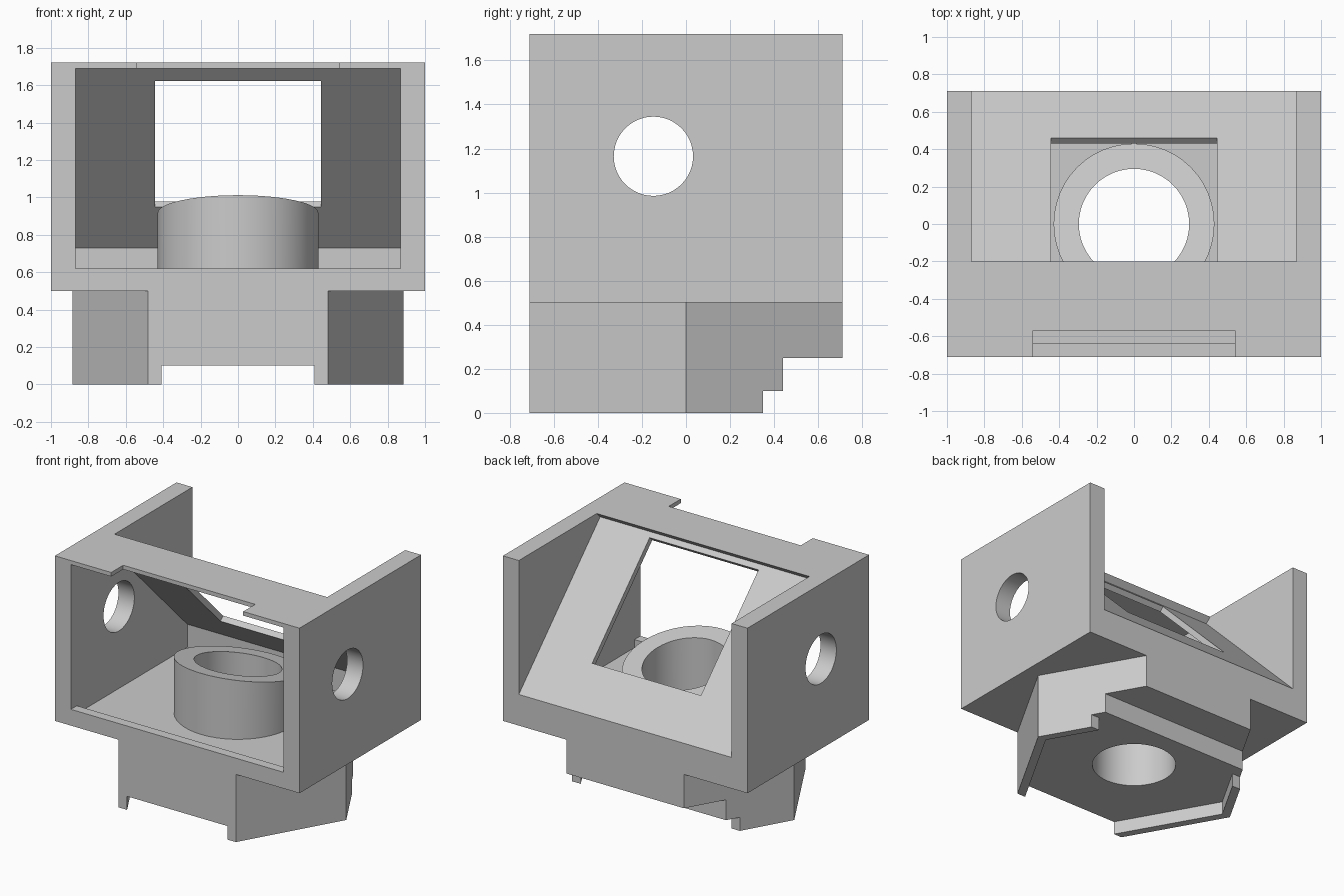
import bpy, bmesh, math
from mathutils import Matrix, Vector

cube = bpy.data.objects.get("Cube")
if cube:
    bpy.data.objects.remove(cube, do_unlink=True)

grey = bpy.data.materials.new("light grey plastic")
grey.use_nodes = True
grey.diffuse_color = (0.6, 0.6, 0.6, 1)
grey.node_tree.nodes["Principled BSDF"].inputs["Base Color"].default_value = (0.6, 0.6, 0.6, 1)


def add_object(name, bm):
    bmesh.ops.recalc_face_normals(bm, faces=bm.faces)
    mesh = bpy.data.meshes.new(name)
    bm.to_mesh(mesh)
    bm.free()
    mesh.materials.append(grey)
    obj = bpy.data.objects.new(name, mesh)
    bpy.context.collection.objects.link(obj)
    return obj


def extrude(name, points, offset):
    """Closed outline swept along an offset vector."""
    bm = bmesh.new()
    face = bm.faces.new([bm.verts.new(p) for p in points])
    new = bmesh.ops.extrude_face_region(bm, geom=[face])["geom"]
    verts = [v for v in new if isinstance(v, bmesh.types.BMVert)]
    bmesh.ops.translate(bm, verts=verts, vec=offset)
    return add_object(name, bm)


def box(name, low, high):
    low, high = Vector(low), Vector(high)
    bm = bmesh.new()
    size = Matrix.Diagonal((*(high - low), 1))
    bmesh.ops.create_cube(bm, size=1, matrix=Matrix.Translation((low + high) / 2) @ size)
    return add_object(name, bm)


def cylinder(name, radius, depth, matrix):
    bm = bmesh.new()
    bmesh.ops.create_cone(bm, cap_ends=True, segments=48, radius1=radius,
                          radius2=radius, depth=depth, matrix=matrix)
    return add_object(name, bm)


def activate(obj):
    bpy.ops.object.select_all(action='DESELECT')
    obj.select_set(True)
    bpy.context.view_layer.objects.active = obj


def cut(obj, *cutters):
    activate(obj)
    for cutter in cutters:
        mod = obj.modifiers.new("cut", 'BOOLEAN')
        mod.operation = 'DIFFERENCE'
        mod.solver = 'EXACT'
        mod.object = cutter
        bpy.ops.object.modifier_apply(modifier=mod.name)
        bpy.data.objects.remove(cutter, do_unlink=True)


def bore():
    return cylinder("bore_cutter", BORE, 1.6, Matrix.Translation((0, 0, 0)))


def hexagon(side, front, end, z):
    return [(-front, -end, z), (front, -end, z), (side, 0, z),
            (front, end, z), (-front, end, z), (-side, 0, z)]


DEPTH, INNER, TOP, BORE = 0.71, 0.87, 1.72, 0.295

# Floor, back wall, sloping frame and top slab share one side profile
profile = [(-DEPTH, 0.5), (DEPTH, 0.5), (DEPTH, 0.73), (-0.24, 1.68), (-0.2, TOP),
           (-DEPTH, TOP), (-DEPTH, 1.69), (-0.31, 1.69), (0.65, 0.73),
           (0.65, 0.56), (-0.64, 0.56), (-0.64, 0.62), (-DEPTH, 0.62)]
shell = extrude("housing_shell", [(-INNER, y, z) for y, z in profile], (2 * INNER, 0, 0))
window = box("window_cutter", (-0.445, -0.475, -0.1), (0.445, 0.475, 0.1))
window.data.transform(Matrix.Translation((0, 0.11, 1.3)) @ Matrix.Rotation(-math.pi / 4, 4, 'X'))
notch = box("notch_cutter", (-0.54, -0.9, 1.6), (0.54, -0.57, 1.8))
cut(shell, window, notch, bore())

# Side walls with round openings
walls = []
for name, x in (("left_wall", INNER), ("right_wall", -1)):
    wall = box(name, (x, -DEPTH, 0.5), (x + 1 - INNER, DEPTH, TOP))
    place = Matrix.Translation((x, -0.148, 1.165)) @ Matrix.Rotation(math.pi / 2, 4, 'Y')
    cut(wall, cylinder("opening_cutter", 0.18, 0.6, place))
    walls.append(wall)

# Six-sided base with stepped back and a recess between two skirts
base = extrude("base_block", hexagon(0.885, 0.48, DEPTH, 0), (0, 0, 0.5))
recess = hexagon(0.815, 0.41, DEPTH, -0.1)
recess[:2] = [(-0.41, -DEPTH, -0.1), (-0.41, -0.8, -0.1), (0.41, -0.8, -0.1), (0.41, -DEPTH, -0.1)]
cut(base,
    extrude("recess_cutter", recess, (0, 0, 0.2)),
    box("low_step_cutter", (-1, 0.35, -0.1), (1, 0.9, 0.1)),
    box("high_step_cutter", (-1, 0.44, -0.1), (1, 0.9, 0.25)),
    bore())

# Tube with a tilted rim
bm = bmesh.new()
count = 48
rings = []
for radius, top in ((0.43, False), (0.43, True), (BORE, True), (BORE, False)):
    ring = []
    for i in range(count):
        a = math.tau * i / count
        y = radius * math.sin(a)
        ring.append(bm.verts.new((radius * math.cos(a), y, 0.917 - 0.22 * y if top else 0.56)))
    rings.append(ring)
for r in range(4):
    lower, upper = rings[r], rings[(r + 1) % 4]
    for i in range(count):
        j = (i + 1) % count
        bm.faces.new((lower[i], lower[j], upper[j], upper[i]))
tube = add_object("lens_tube", bm)

for obj in (shell, base, tube, *walls):
    activate(obj)
    bpy.ops.object.shade_smooth_by_angle(angle=math.radians(30))
